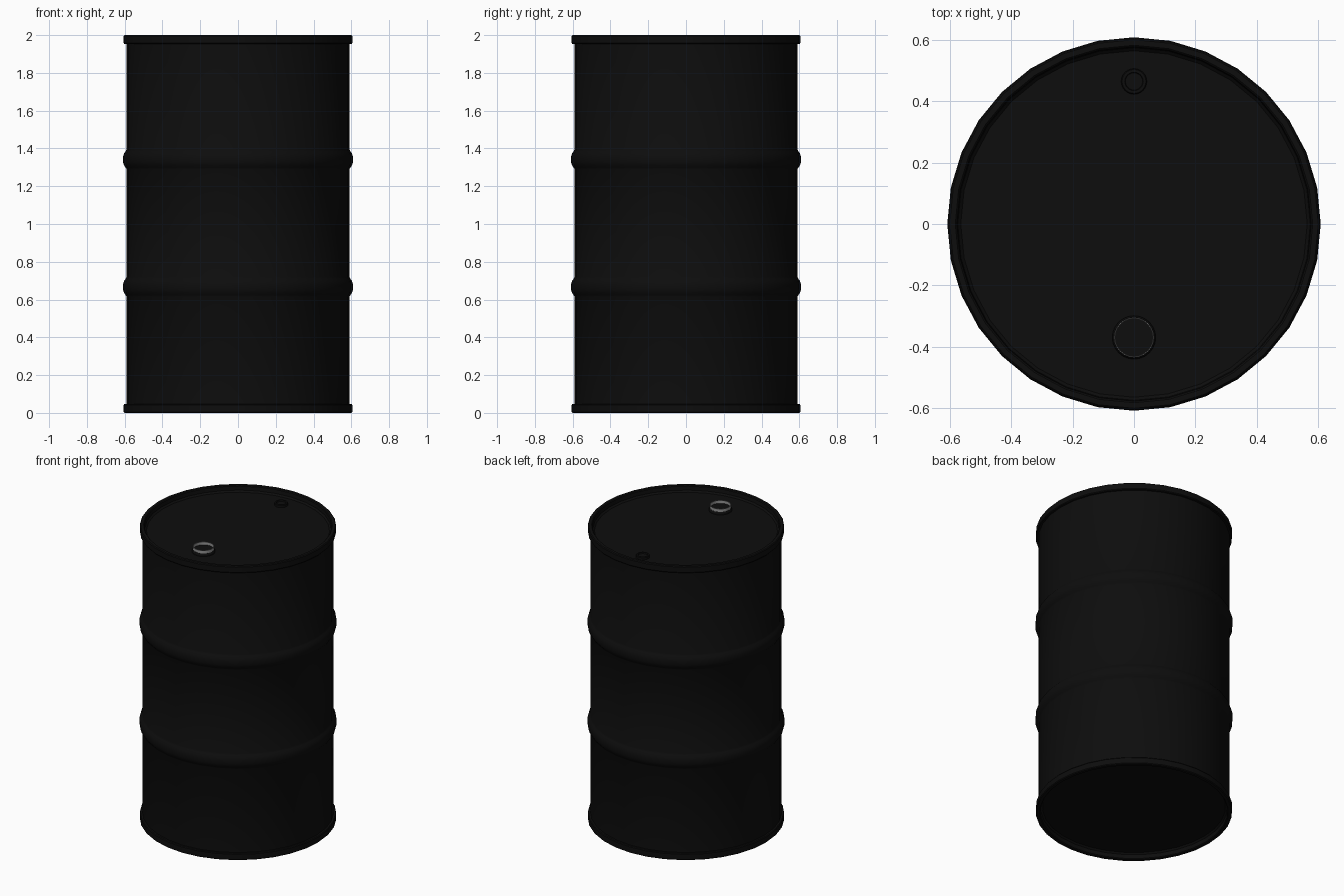
import bpy, bmesh
from math import cos, sin, pi, radians

if "Cube" in bpy.data.objects:
    bpy.data.objects.remove(bpy.data.objects["Cube"])

SIDES = 32


def material(name, rgb):
    m = bpy.data.materials.new(name)
    m.diffuse_color = (*rgb, 1)
    m.use_nodes = True
    m.node_tree.nodes["Principled BSDF"].inputs["Base Color"].default_value = m.diffuse_color
    return m


black = material("black_paint", (0.004, 0.004, 0.004))
steel = material("bare_steel", (0.3, 0.3, 0.3))


def lathe(name, profile, mat, sides=SIDES, loc=(0, 0, 0), closed=False):
    """Revolve (radius, z) points around z; radius 0 becomes a pole."""
    bm = bmesh.new()
    rings = []
    for r, z in profile:
        if r == 0:
            rings.append([bm.verts.new((0, 0, z))] * sides)
        else:
            rings.append([bm.verts.new((r * cos(2 * pi * i / sides), r * sin(2 * pi * i / sides), z))
                          for i in range(sides)])
    pairs = list(zip(rings, rings[1:]))
    if closed:
        pairs.append((rings[-1], rings[0]))
    for a, b in pairs:
        for i in range(sides):
            j = (i + 1) % sides
            bm.faces.new(list(dict.fromkeys((a[i], a[j], b[j], b[i]))))
    bmesh.ops.recalc_face_normals(bm, faces=bm.faces)
    me = bpy.data.meshes.new(name)
    bm.to_mesh(me)
    bm.free()
    ob = bpy.data.objects.new(name, me)
    ob.location = loc
    me.materials.append(mat)
    bpy.context.collection.objects.link(ob)
    bpy.context.view_layer.objects.active = ob
    ob.select_set(True)
    bpy.ops.object.shade_smooth_by_angle(angle=radians(30))
    ob.select_set(False)
    return ob


# Drum: rolled rims, two rolling hoops, recessed lid and base
def hoop(z):
    return [(0.59, z - 0.052), (0.595, z - 0.043), (0.604, z - 0.03), (0.609, z - 0.013),
            (0.609, z + 0.013), (0.604, z + 0.03), (0.595, z + 0.043), (0.59, z + 0.052)]


lower_rim = [(0, 0.04), (0.565, 0.04), (0.575, 0.03), (0.578, 0.005), (0.583, 0),
             (0.601, 0), (0.606, 0.005), (0.606, 0.041), (0.602, 0.046), (0.59, 0.046)]
upper_rim = [(r, 2 - z) for r, z in reversed(lower_rim)]
lathe("drum_body", lower_rim + hoop(0.667) + hoop(1.342) + upper_rim, black)

# Large filler opening: black collar with a bare steel threaded neck
LID = 1.958
lathe("filler_collar", [(0.071, 0), (0.071, 0.012), (0.066, 0.02), (0, 0.02)],
      black, 24, (0, -0.37, LID))
lathe("filler_neck", [(0.065, 0.01), (0.065, 0.04), (0.062, 0.04), (0.062, 0.01)],
      steel, 24, (0, -0.37, LID), closed=True)

# Small vent plug
lathe("vent_plug", [(0.042, 0), (0.042, 0.016), (0.039, 0.02), (0.03, 0.02), (0.028, 0.012), (0, 0.012)],
      black, 24, (0, 0.465, LID))
